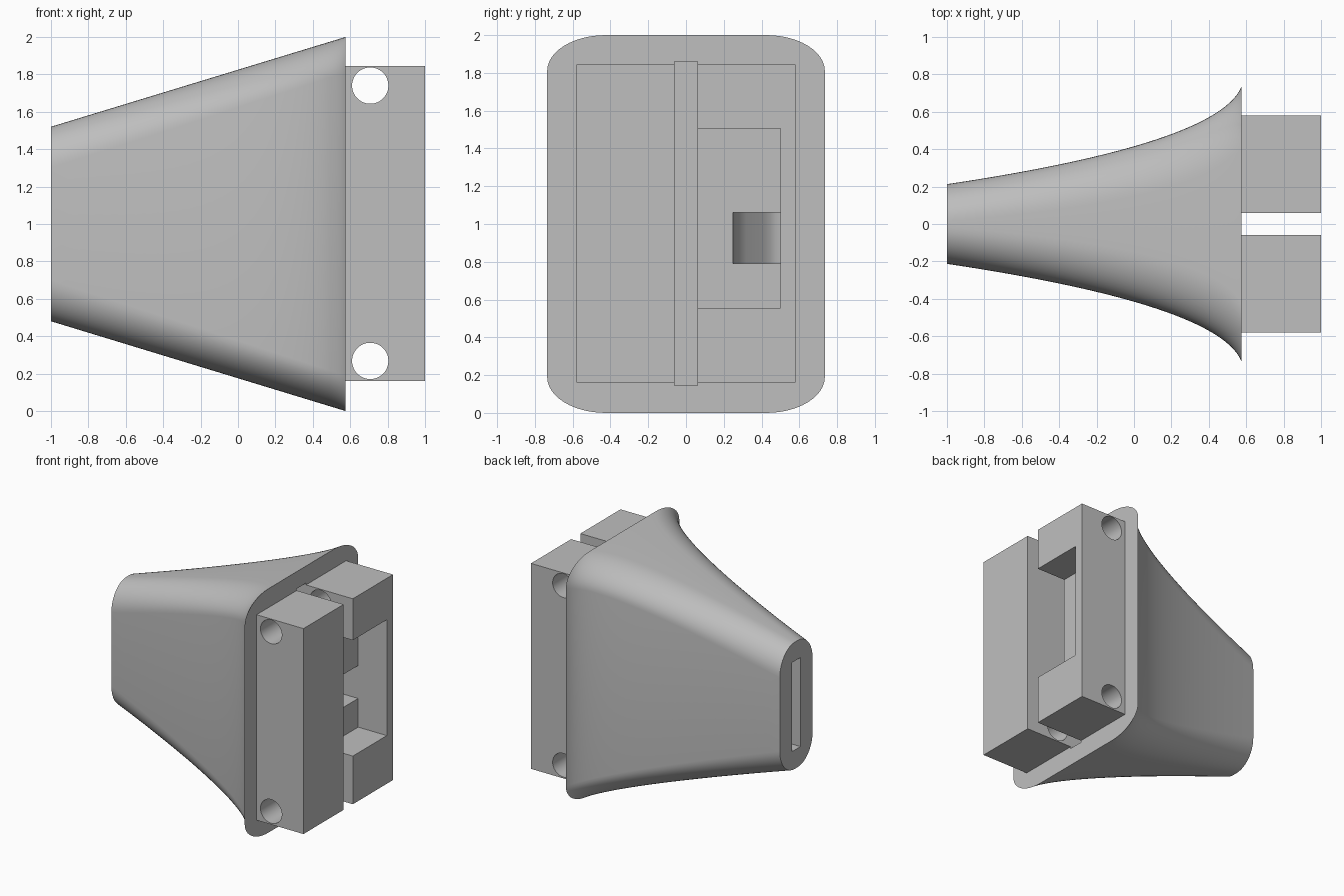
import bpy, bmesh, math

old = bpy.data.objects.get("Cube")
if old:
    bpy.data.objects.remove(old, do_unlink=True)

grey = bpy.data.materials.new("plain grey")
grey.use_nodes = True
grey.diffuse_color = (0.52, 0.52, 0.52, 1)
grey.node_tree.nodes["Principled BSDF"].inputs["Base Color"].default_value = grey.diffuse_color


def make_object(name, bm):
    bmesh.ops.recalc_face_normals(bm, faces=bm.faces)
    mesh = bpy.data.meshes.new(name)
    bm.to_mesh(mesh)
    bm.free()
    mesh.materials.append(grey)
    obj = bpy.data.objects.new(name, mesh)
    bpy.context.collection.objects.link(obj)
    return obj


def loft(name, rings):
    """Skin a list of closed rings and cap both ends."""
    bm = bmesh.new()
    loops = [[bm.verts.new(p) for p in ring] for ring in rings]
    n = len(loops[0])
    for a, b in zip(loops, loops[1:]):
        for i in range(n):
            j = (i + 1) % n
            bm.faces.new((a[i], a[j], b[j], b[i]))
    bm.faces.new(loops[0])
    bm.faces.new(loops[-1])
    return make_object(name, bm)


def box(name, x, y, z):
    return loft(name, [[(x[0], y[0], h), (x[1], y[0], h),
                        (x[1], y[1], h), (x[0], y[1], h)] for h in z])


def cut(obj, cutters):
    for cutter in cutters:
        mod = obj.modifiers.new("cut", 'BOOLEAN')
        mod.operation = 'DIFFERENCE'
        mod.solver = 'EXACT'
        mod.object = cutter
        bpy.context.view_layer.objects.active = obj
        bpy.ops.object.modifier_apply(modifier=mod.name)


def mix(a, b, t):
    return a + (b - a) * t


# Flared body: rounded cross-sections that widen along a curve
JOINT = 0.575


def section(t):
    def curve(a, b, c):
        return (1 - t) ** 2 * a + 2 * t * (1 - t) * b + t * t * c
    x = curve(-1, 0.45, JOINT)
    width = curve(0.213, 0.43, 0.735)
    s = (x + 1) / (JOINT + 1)
    height = mix(0.52, 1.0, s)
    ry, rz = mix(0.195, 0.31, s), mix(0.22, 0.19, s)
    ring = []
    for q, (sy, sz) in enumerate(((1, 1), (-1, 1), (-1, -1), (1, -1))):
        for k in range(13):
            a = math.pi / 2 * (q + k / 12)
            ring.append((x, sy * (width - ry) + ry * math.cos(a),
                         1 + sz * (height - rz) + rz * math.sin(a)))
    return ring


body = loft("flared_body", [section(i / 32) for i in range(33)])

# Two mounting blocks on the wide end
front_block = box("front_block", (JOINT, 1), (-0.58, -0.06), (0.16, 1.845))
back_block = box("back_block", (JOINT, 1), (0.06, 0.58), (0.16, 1.845))

# Cutters: cross holes, end slots, side recess and sloping cable channel
holes = []
for z in (0.268, 1.74):
    rings = [[(0.707 + 0.097 * math.cos(i * math.pi / 24), y,
               z + 0.097 * math.sin(i * math.pi / 24)) for i in range(48)]
             for y in (-0.8, 0.8)]
    holes.append(loft("hole_cutter", rings))
narrow_slot = box("narrow_slot_cutter", (-1.1, -0.6), (-0.055, 0.055), (0.635, 1.365))
wide_slot = box("wide_slot_cutter", (0.3, 0.7), (-0.06, 0.06), (0.145, 1.86))
recess = box("recess_cutter", (0.74, 1.1), (0, 0.5), (0.555, 1.505))
outline = [(0.8, 0.25), (0.72, 0.25), (0.62, 0.275), (0.48, 0.41),
           (0.45, 0.445), (0.435, 0.475), (0.43, 0.5), (0.8, 0.5)]
channel = loft("channel_cutter", [[(x, y, z) for x, y in outline] for z in (0.79, 1.06)])

cut(front_block, holes)
cut(back_block, holes + [recess, channel])
cut(body, [narrow_slot, wide_slot, channel])

for cutter in holes + [narrow_slot, wide_slot, recess, channel]:
    bpy.data.objects.remove(cutter, do_unlink=True)

# Smooth curved walls while keeping crisp edges
bpy.ops.object.select_all(action='DESELECT')
for obj in (body, front_block, back_block):
    obj.select_set(True)
bpy.context.view_layer.objects.active = body
bpy.ops.object.shade_smooth_by_angle(angle=math.radians(30))
